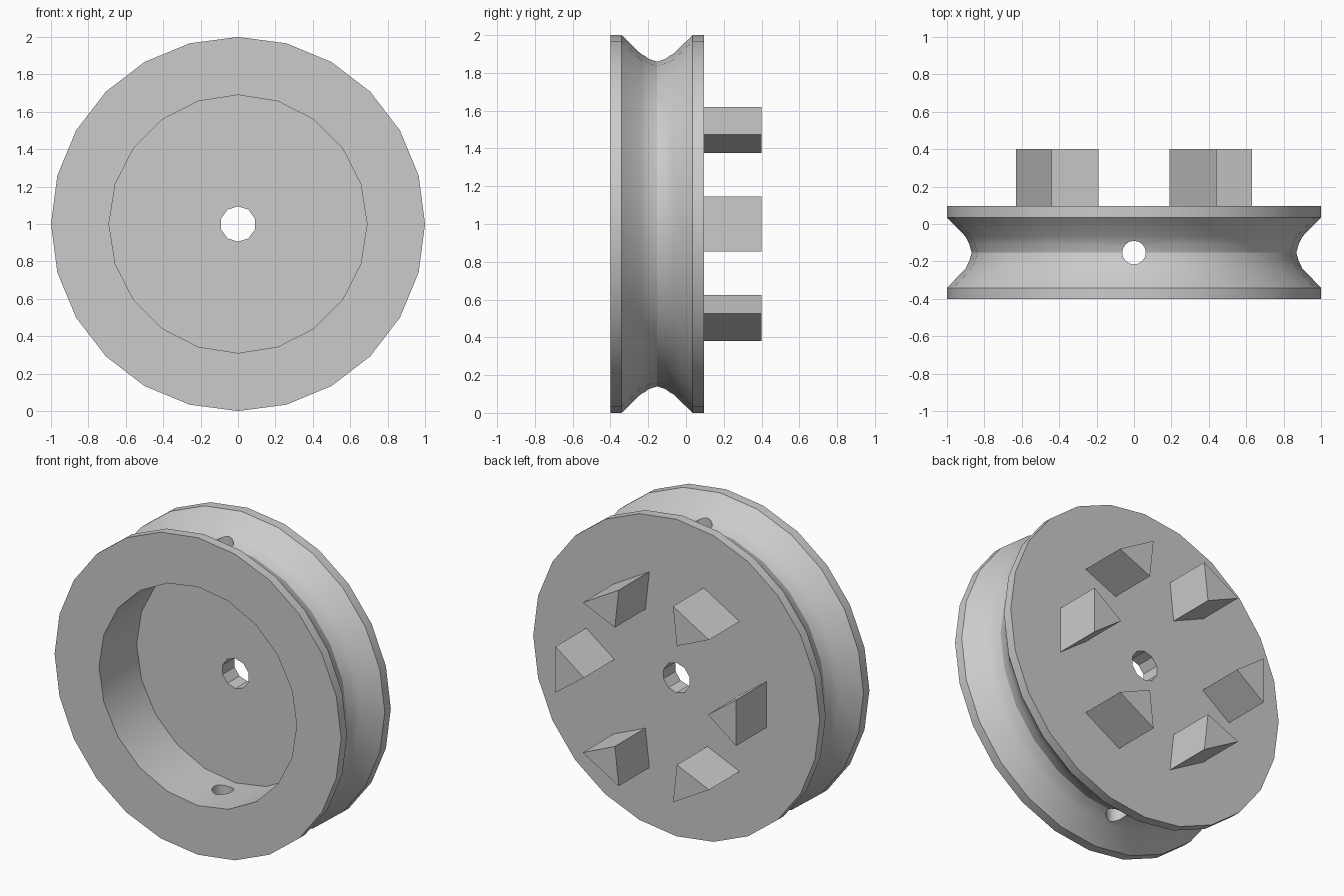
import bpy, bmesh, math
from mathutils import Matrix, Vector

cube = bpy.data.objects.get("Cube")
if cube:
    bpy.data.objects.remove(cube, do_unlink=True)

FRONT, BACK, LUG_END = -0.40, 0.095, 0.40
FLOOR, GROOVE_Y = -0.025, -0.153

grey = bpy.data.materials.new("plain grey")
grey.use_nodes = True
grey.diffuse_color = (0.6, 0.6, 0.6, 1)
grey.node_tree.nodes["Principled BSDF"].inputs["Base Color"].default_value = (0.6, 0.6, 0.6, 1)


def finish(name, bm):
    bmesh.ops.recalc_face_normals(bm, faces=bm.faces)
    mesh = bpy.data.meshes.new(name)
    bm.to_mesh(mesh)
    bm.free()
    mesh.materials.append(grey)
    obj = bpy.data.objects.new(name, mesh)
    bpy.context.collection.objects.link(obj)
    return obj


def select(obj):
    bpy.ops.object.select_all(action='DESELECT')
    obj.select_set(True)
    bpy.context.view_layer.objects.active = obj


def cut_cylinder(target, radius, sides, length, matrix):
    bm = bmesh.new()
    bmesh.ops.create_cone(bm, cap_ends=True, segments=sides, radius1=radius,
                          radius2=radius, depth=length, matrix=matrix)
    cutter = finish("cutter", bm)
    cutter.hide_render = True
    select(target)
    mod = target.modifiers.new("cut", 'BOOLEAN')
    mod.operation, mod.solver, mod.object = 'DIFFERENCE', 'EXACT', cutter
    bpy.ops.object.modifier_apply(modifier=mod.name)
    bpy.data.objects.remove(cutter, do_unlink=True)


# Wheel body: grooved rim profile turned around the y axis
half_groove = [(0.188, 1.0), (0.085, 0.90), (0.043, 0.88)]
groove = [(GROOVE_Y - d, r) for d, r in half_groove] + [(GROOVE_Y, 0.868)]
groove += [(GROOVE_Y + d, r) for d, r in reversed(half_groove)]
profile = [(FRONT, 1.0)] + groove + [(BACK, 1.0)]

SIDES = 24
bm = bmesh.new()
rings = []
for y, r in profile:
    angles = [math.tau * i / SIDES for i in range(SIDES)]
    rings.append([bm.verts.new((r * math.sin(a), y, 1 + r * math.cos(a))) for a in angles])
for a, b in zip(rings, rings[1:]):
    for i in range(SIDES):
        j = (i + 1) % SIDES
        bm.faces.new((a[i], a[j], b[j], b[i]))
bm.faces.new(rings[0])
bm.faces.new(rings[-1])
wheel = finish("grooved_wheel", bm)

# Front recess, axle bore and cord hole
along_y = Matrix.Rotation(math.pi / 2, 4, 'X')
recess_depth = 1.0
cut_cylinder(wheel, 0.69, 20, recess_depth,
             Matrix.Translation((0, FLOOR - recess_depth / 2, 1)) @ along_y)
cut_cylinder(wheel, 0.095, 10, 2, Matrix.Translation((0, 0, 1)) @ along_y)
cut_cylinder(wheel, 0.063, 16, 3, Matrix.Translation((0, GROOVE_Y, 1)))

select(wheel)
bpy.ops.object.shade_smooth_by_angle(angle=math.radians(30))

# Six triangular lugs on the back, points towards the axle
triangle = [(0.63, 0.145), (0.433, 0), (0.63, -0.145)]
for n in range(6):
    turn = Matrix.Rotation(n * math.pi / 3, 4, 'Y')
    bm = bmesh.new()
    base = bm.faces.new([bm.verts.new(turn @ Vector((x, BACK, z)) + Vector((0, 0, 1)))
                         for x, z in triangle])
    grown = bmesh.ops.extrude_face_region(bm, geom=[base], use_keep_orig=True)
    tops = [v for v in grown["geom"] if isinstance(v, bmesh.types.BMVert)]
    bmesh.ops.translate(bm, verts=tops, vec=(0, LUG_END - BACK, 0))
    finish(f"drive_lug_{n + 1}", bm)
